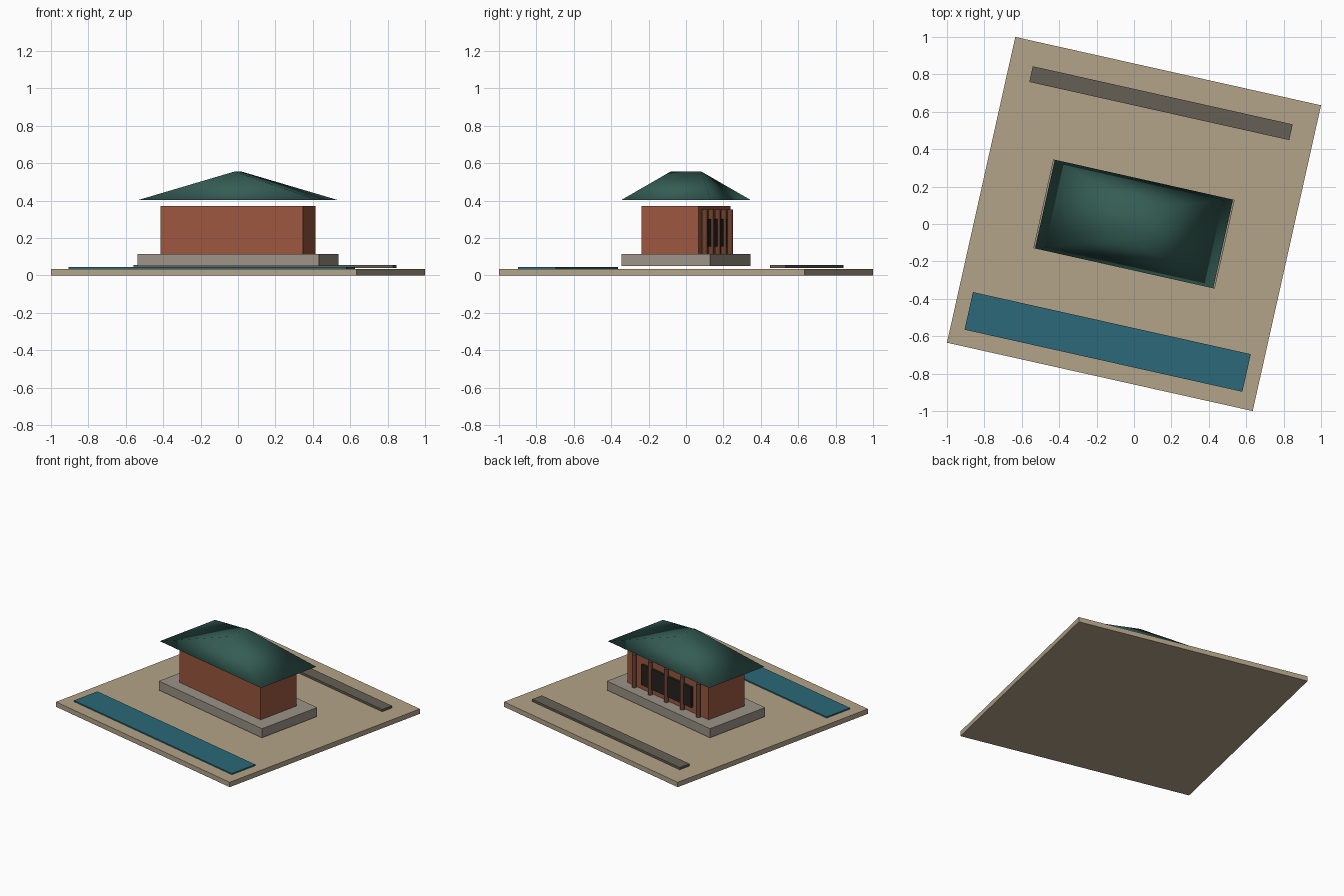
import bpy, bmesh, math
from mathutils import Matrix

if "Cube" in bpy.data.objects:
    bpy.data.objects.remove(bpy.data.objects["Cube"])

# The whole site is turned clockwise seen from above
TURN = Matrix.Rotation(math.radians(-12.6), 4, 'Z')


def material(name, rgb):
    m = bpy.data.materials.new(name)
    m.diffuse_color = (*rgb, 1)
    m.use_nodes = True
    m.node_tree.nodes["Principled BSDF"].inputs["Base Color"].default_value = m.diffuse_color
    return m


sand = material("sand", (0.45, 0.37, 0.25))
stone = material("stone", (0.33, 0.29, 0.24))
dark_stone = material("dark_stone", (0.13, 0.115, 0.09))
brick = material("brick", (0.33, 0.095, 0.05))
wood = material("wood", (0.16, 0.055, 0.03))
glass = material("dark_panel", (0.02, 0.017, 0.014))
water = material("water", (0.025, 0.14, 0.19))
tile = material("roof_tile", (0.035, 0.11, 0.09))


def finish(bm, name, mat):
    bmesh.ops.recalc_face_normals(bm, faces=bm.faces)
    mesh = bpy.data.meshes.new(name)
    bm.to_mesh(mesh)
    bm.free()
    mesh.materials.append(mat)
    ob = bpy.data.objects.new(name, mesh)
    ob.matrix_world = TURN
    bpy.context.collection.objects.link(ob)
    return ob


def box(name, half_u, half_v, z0, z1, mat, v=0.0, u=0.0):
    bm = bmesh.new()
    place = (Matrix.Translation((u, v, (z0 + z1) / 2))
             @ Matrix.Diagonal((2 * half_u, 2 * half_v, z1 - z0, 1)))
    bmesh.ops.create_cube(bm, size=1, matrix=place)
    return finish(bm, name, mat)


def column(name, u, v, z0, z1, r, mat):
    bm = bmesh.new()
    bmesh.ops.create_cone(bm, cap_ends=True, segments=12, radius1=r, radius2=r,
                          depth=z1 - z0,
                          matrix=Matrix.Translation((u, v, (z0 + z1) / 2)))
    ob = finish(bm, name, mat)
    for p in ob.data.polygons:
        p.use_smooth = abs(p.normal.z) < 0.5


# Ground, pool, low bench strip, plinth and hall
box("ground", 0.8375, 0.8375, 0.0, 0.035, sand)
box("pool", 0.761, 0.103, 0.035, 0.044, water, v=-0.646)
box("garden_strip", 0.712, 0.043, 0.04, 0.056, dark_stone, v=0.662)
box("plinth", 0.497, 0.243, 0.05, 0.115, stone)
box("hall", 0.39, 0.157, 0.115, 0.37, brick)

# Dark panel and colonnade on the back wall
box("back_panel", 0.24, 0.01, 0.155, 0.30, glass, v=0.165)
for i in range(5):
    column(f"back_column_{i + 1}", (i - 2) * 0.155, 0.173, 0.115, 0.352, 0.015, wood)

# Hipped roof: closed, smooth shaded, with a short ridge across the hall
bm = bmesh.new()
eave = [bm.verts.new((x, y, 0.404)) for x, y in
        ((-0.488, -0.243), (0.488, -0.243), (0.488, 0.243), (-0.488, 0.243))]
front, back = [bm.verts.new((0, y, 0.555)) for y in (-0.084, 0.084)]
a, b, c, d = eave
for f in ((a, b, front), (b, c, back, front), (c, d, back), (d, a, front, back), (d, c, a), (c, b, a)):
    bm.faces.new(f)
roof = finish(bm, "roof", tile)
for p in roof.data.polygons:
    p.use_smooth = True
